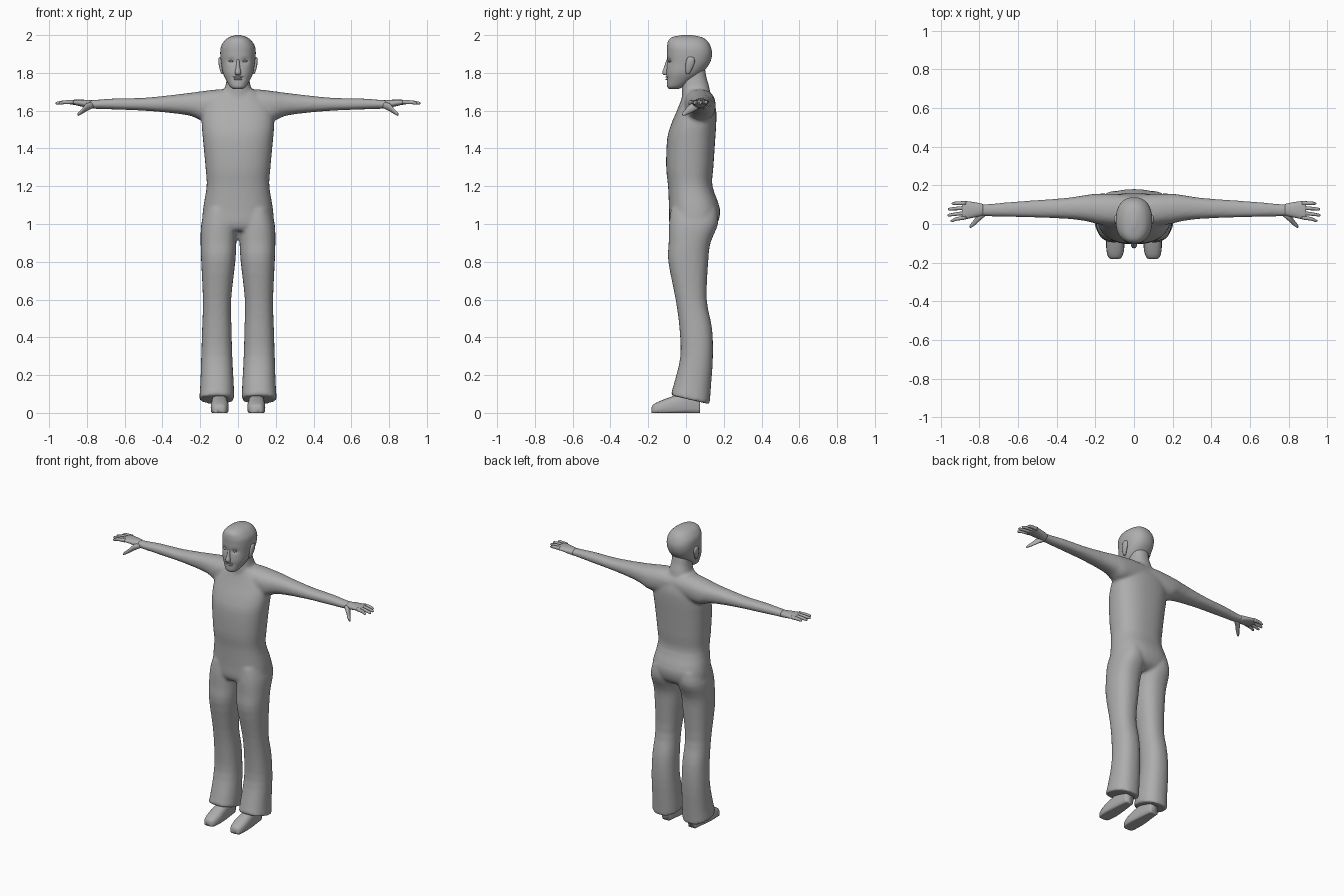
import bpy, bmesh, math

GREY = bpy.data.materials.new("plain grey")
GREY.diffuse_color = (0.42, 0.42, 0.42, 1)


def catmull(p, q, r, s, t):
    return [0.5 * (2 * b + (c - a) * t + (2 * a - 5 * b + 4 * c - d) * t * t
                   + (3 * b - a - 3 * c + d) * t ** 3) for a, b, c, d in zip(p, q, r, s)]


def loft(bm, axis, rings, side=1, n=24, power=2.3, steps=3, shape=None):
    """Closed loft; each ring is (position, a0, a1, b0, b1) across the axis."""
    full = []
    for i in range(len(rings) - 1):
        p, s = rings[max(i - 1, 0)], rings[min(i + 2, len(rings) - 1)]
        full += [catmull(p, rings[i], rings[i + 1], s, k / steps) for k in range(steps)]
    full.append(list(rings[-1]))
    loops = []
    for t, a0, a1, b0, b1 in full:
        loop = []
        for k in range(n):
            c, s = math.cos(2 * math.pi * k / n), math.sin(2 * math.pi * k / n)
            a = (a0 + a1) / 2 + (a1 - a0) / 2 * math.copysign(abs(c) ** (2 / power), c)
            b = (b0 + b1) / 2 + (b1 - b0) / 2 * math.copysign(abs(s) ** (2 / power), s)
            x, y, z = {"x": (t, a, b), "y": (a, t, b), "z": (a, b, t)}[axis]
            if shape:
                x, y, z = shape(x, y, z)
            loop.append(bm.verts.new((x * side, y, z)))
        loops.append(loop)
    for lo, hi in zip(loops, loops[1:]):
        for k in range(n):
            m = (k + 1) % n
            bm.faces.new((lo[k], lo[m], hi[m], hi[k]))
    bm.faces.new(loops[0][::-1])
    bm.faces.new(loops[-1])


def finish(bm, name):
    bmesh.ops.recalc_face_normals(bm, faces=bm.faces)
    for f in bm.faces:
        f.smooth = True
    me = bpy.data.meshes.new(name)
    bm.to_mesh(me)
    bm.free()
    me.materials.append(GREY)
    ob = bpy.data.objects.new(name, me)
    bpy.context.collection.objects.link(ob)
    return ob


def sym(z, w, y0, y1):
    return (z, -w, w, y0, y1)


# Clothed body: torso, arms, legs and neck fused into one skin
body = bmesh.new()
loft(body, "z", [sym(0.965, .13, -.07, .12), sym(1.0, .185, -.088, .165),
                 sym(1.08, .185, -.09, .18), sym(1.2, .166, -.095, .14),
                 sym(1.3, .172, -.105, .145), sym(1.45, .186, -.1, .155),
                 sym(1.53, .192, -.078, .16), sym(1.6, .185, -.048, .16),
                 sym(1.66, .15, -.025, .145), sym(1.71, .09, -.01, .12)], n=36, power=2.4)
loft(body, "z", [sym(1.62, .1, -.02, .14), sym(1.72, .07, -.022, .125),
                 sym(1.77, .06, -.022, .11), sym(1.83, .058, -.02, .1)])


def hem(x, y, z):
    # trouser hem drops toward the heel
    return x, y, z - 0.3 * (y - .02) * max(0, 1 - z / .3)


for side in (1, -1):
    loft(body, "x", [(0, .0, .15, 1.56, 1.71), (.1, -.01, .156, 1.55, 1.713),
                     (.19, .0, .157, 1.548, 1.703), (.25, .015, .15, 1.572, 1.695),
                     (.35, .027, .135, 1.587, 1.683), (.5, .033, .124, 1.6, 1.668),
                     (.65, .037, .113, 1.606, 1.665), (.76, .04, .103, 1.61, 1.657),
                     (.81, .042, .105, 1.615, 1.655)], side)
    loft(body, "z", [(1.08, .02, .172, -.08, .165), (1.0, .004, .195, -.09, .17),
                     (.9, .008, .198, -.092, .13), (.8, .014, .195, -.094, .118),
                     (.6, .036, .186, -.055, .11), (.45, .034, .19, -.035, .138),
                     (.3, .03, .195, -.03, .143), (.15, .022, .2, -.062, .132),
                     (.07, .02, .206, -.082, .126)], side, shape=hem)
skin = finish(body, "body")
mod = skin.modifiers.new("fuse", "REMESH")
mod.mode = "VOXEL"
mod.voxel_size = 0.01
mod.use_smooth_shade = True
mod = skin.modifiers.new("soften", "SMOOTH")
mod.factor = 0.5
mod.iterations = 5


# Head with eye sockets pressed in and a slight brow and chin
def face(x, y, z):
    if y < 0:
        socket = math.exp(-((abs(x) - .037) / .018) ** 2 - ((z - 1.862) / .014) ** 2)
        mouth = math.exp(-(x / .03) ** 2 - ((z - 1.772) / .008) ** 2)
        y += .011 * socket + .006 * mouth
    return x, y, z


head = bmesh.new()
loft(head, "z", [sym(1.715, .025, -.09, -.04), sym(1.728, .043, -.1, -.01),
                 sym(1.76, .062, -.102, .035), sym(1.8, .08, -.104, .085),
                 sym(1.85, .089, -.1, .125), sym(1.9, .094, -.1, .138),
                 sym(1.94, .09, -.1, .13), sym(1.972, .07, -.093, .11),
                 sym(1.99, .045, -.07, .08), sym(2.0, .012, -.02, .03)],
     n=48, steps=6, shape=face)
finish(head, "head")

# Nose and lips
nose = bmesh.new()
loft(nose, "z", [sym(1.87, .007, -.103, -.08), sym(1.83, .011, -.116, -.08),
                 sym(1.802, .017, -.126, -.08), sym(1.788, .013, -.116, -.08)], n=12)
finish(nose, "nose")
lips = bmesh.new()
for z in (1.766, 1.779):
    loft(lips, "x", [(-.026, -.1, -.085, z - .002, z + .002),
                     (0, -.109, -.085, z - .005, z + .005),
                     (.026, -.1, -.085, z - .002, z + .002)], n=10)
finish(lips, "lips")

# Eyes and ears
eyes, ears, hands, shoes = (bmesh.new() for _ in range(4))
for s in (1, -1):
    loft(eyes, "x", [(.024, -.09, -.08, 1.86, 1.864), (.037, -.096, -.08, 1.856, 1.868),
                     (.05, -.086, -.07, 1.86, 1.864)], s, n=10)
    loft(ears, "z", [(1.795, .075, .088, .0, .018), (1.815, .08, .096, -.003, .03),
                     (1.85, .08, .103, -.002, .045), (1.875, .082, .103, .005, .045),
                     (1.885, .085, .096, .012, .035)], s, n=12)
    # Palm, four fingers and thumb
    loft(hands, "x", [(.78, .043, .103, 1.613, 1.655), (.82, .035, .112, 1.62, 1.658),
                      (.865, .026, .118, 1.63, 1.658), (.89, .025, .118, 1.634, 1.656)],
         s, n=16)
    for y0, y1, tip in ((.034, .017, .948), (.057, .046, .965),
                        (.083, .077, .963), (.108, .106, .943)):
        loft(hands, "x", [(.87, y0 - .011, y0 + .011, 1.634, 1.657),
                          (.92, (y0 + y1) / 2 - .009, (y0 + y1) / 2 + .009, 1.634, 1.655),
                          (tip - .008, y1 - .007, y1 + .007, 1.632, 1.648),
                          (tip, y1 - .003, y1 + .003, 1.636, 1.643)], s, n=10)
    loft(hands, "x", [(.765, .045, .08, 1.615, 1.645), (.8, .015, .062, 1.598, 1.64),
                      (.825, -.008, .026, 1.583, 1.612), (.845, -.02, .0, 1.573, 1.592),
                      (.85, -.019, -.01, 1.575, 1.583)], s, n=12)
    # Flat-soled shoes
    loft(shoes, "y", [(-.182, .08, .115, -.01, .03), (-.17, .062, .134, -.02, .047),
                      (-.12, .05, .144, -.02, .07), (-.05, .053, .142, -.02, .095),
                      (.03, .06, .135, -.02, .12), (.075, .068, .128, -.02, .11)],
         s, n=20, power=2.6, shape=lambda x, y, z: (x, y, max(z, 0)))
for bm, name in ((eyes, "eyes"), (ears, "ears"), (hands, "hands"), (shoes, "shoes")):
    finish(bm, name)
